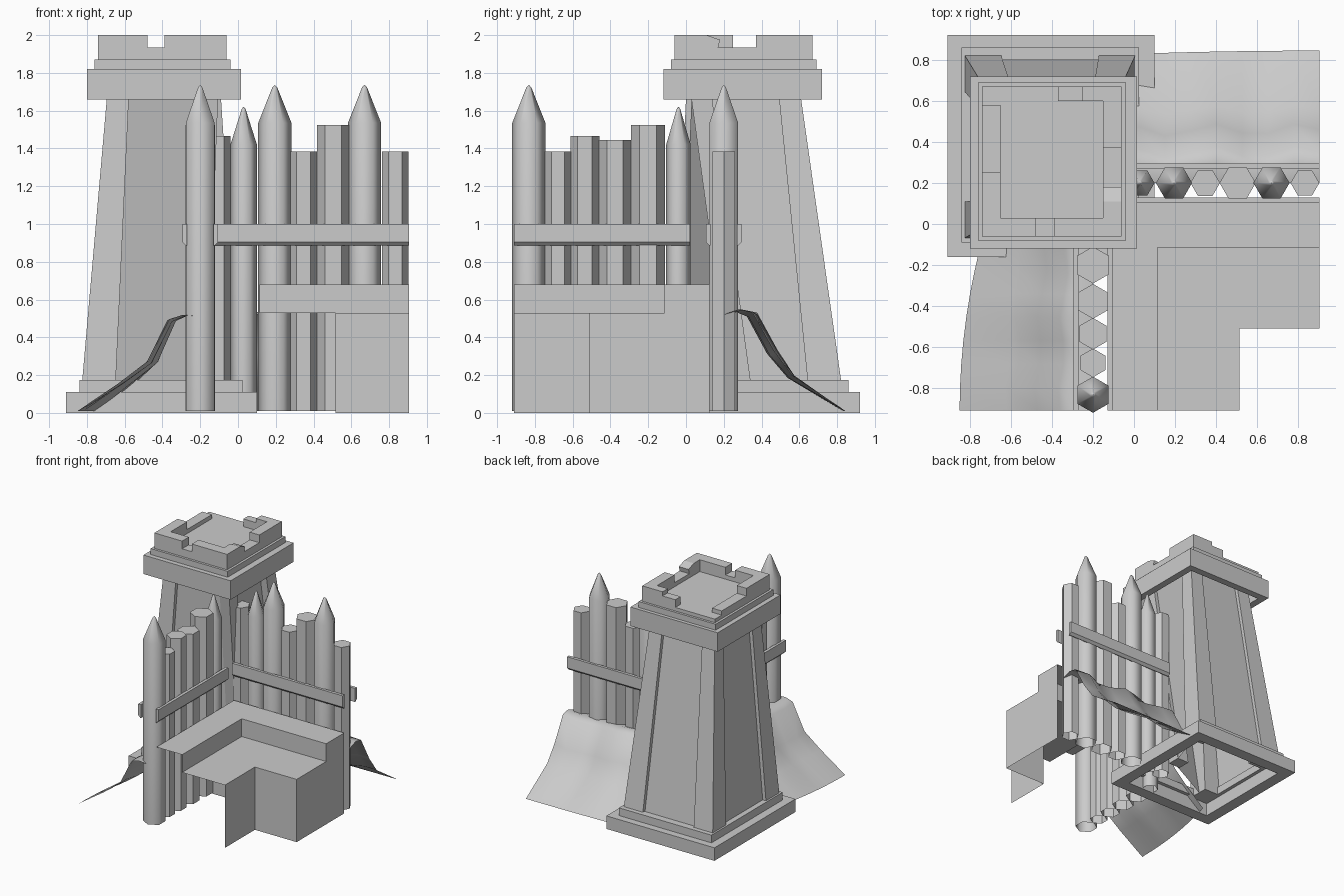
import bpy, bmesh, math

cube = bpy.data.objects.get("Cube")
if cube:
    bpy.data.objects.remove(cube, do_unlink=True)

grey = bpy.data.materials.new("plain_grey")
grey.use_nodes = True
grey.diffuse_color = (0.6, 0.6, 0.6, 1)
grey.node_tree.nodes["Principled BSDF"].inputs["Base Color"].default_value = (0.6, 0.6, 0.6, 1)


def build(name, verts, faces, smooth=None, recalc=True):
    mesh = bpy.data.meshes.new(name)
    mesh.from_pydata(verts, [], faces)
    if recalc:
        bm = bmesh.new()
        bm.from_mesh(mesh)
        bmesh.ops.recalc_face_normals(bm, faces=bm.faces)
        bm.to_mesh(mesh)
        bm.free()
    mesh.materials.append(grey)
    obj = bpy.data.objects.new(name, mesh)
    bpy.context.collection.objects.link(obj)
    if smooth:
        bpy.ops.object.select_all(action='DESELECT')
        obj.select_set(True)
        bpy.context.view_layer.objects.active = obj
        bpy.ops.object.shade_smooth_by_angle(angle=math.radians(smooth))
    return obj


def rect(x0, x1, y0, y1, z):
    return [(x0, y0, z), (x1, y0, z), (x1, y1, z), (x0, y1, z)]


def loft(name, rings, bottom=True, top=True, smooth=None):
    """Skin rings of equal length, with optional end caps."""
    n = len(rings[0])
    faces = []
    for k in range(len(rings) - 1):
        for i in range(n):
            j = (i + 1) % n
            faces.append((k * n + i, k * n + j, k * n + n + j, k * n + n + i))
    if bottom:
        faces.append(tuple(range(n)))
    if top:
        faces.append(tuple(range((len(rings) - 1) * n, len(rings) * n)))
    return build(name, [v for r in rings for v in r], faces, smooth)


def box(name, x0, x1, y0, y1, z0, z1):
    return loft(name, [rect(x0, x1, y0, y1, z0), rect(x0, x1, y0, y1, z1)])


def frame(name, x0, x1, y0, y1, z0, z1, w):
    """Hollow rectangular ring."""
    out, inn = (x0, x1, y0, y1), (x0 + w, x1 - w, y0 + w, y1 - w)
    rings = [rect(*out, z0), rect(*out, z1), rect(*inn, z1), rect(*inn, z0), rect(*out, z0)]
    return loft(name, rings, False, False)


# Tower plinth
frame("tower_base", -0.91, 0.10, -0.16, 0.92, 0, 0.11, 0.1)
frame("tower_plinth", -0.84, 0.025, -0.09, 0.86, 0.11, 0.175, 0.06)

# Tapered tower: the corner inside the palisade leans inwards, the others flare out
low, high = (-0.83, 0.01, -0.07, 0.83), (-0.681, -0.10, 0.007, 0.587)
lean_x, lean_y = -0.165, 0.24
Z0, Z1 = 0.11, 1.82


def corner(r, sx, sy, w):
    xa, xb = (r[0], r[0] + w) if sx < 0 else (r[1] - w, r[1])
    ya, yb = (r[2], r[2] + w) if sy < 0 else (r[3] - w, r[3])
    return xa, xb, ya, yb


for name, sx, sy in (("front_right", -1, -1), ("back_right", -1, 1), ("back_left", 1, 1)):
    loft(name + "_pier", [rect(*corner(low, sx, sy, 0.18), Z0), rect(*corner(high, sx, sy, 0.11), Z1)])
loft("front_left_pier", [rect(lean_x - 0.11, lean_x, lean_y, lean_y + 0.11, Z0),
                         rect(*corner(high, 1, -1, 0.11), Z1)])


def inset(r, d):
    return r[0] + d, r[1] - d, r[2] + d, r[3] - d


foot = rect(*inset(low, 0.03), Z0)
foot[1] = (lean_x - 0.03, lean_y + 0.03, Z0)
loft("tower_walls", [foot, rect(*inset(high, 0.03), Z1)], bottom=False)

# Hollow tower cap and floor
frame("tower_cap", -0.80, 0.015, -0.12, 0.72, 1.66, 1.82, 0.06)
box("cap_step", -0.76, -0.04, -0.08, 0.69, 1.80, 1.87)
px0, px1, py0, py1, floor, ledge, top = -0.74, -0.06, -0.06, 0.67, 1.90, 1.935, 2.0
box("tower_floor", px0, px1, py0, py1, 1.87, floor)

# Broken parapet: low walls with raised blocks
w = 0.09
box("parapet_front", px0, px1, py0, py0 + w, floor, ledge)
box("parapet_right", px0, px0 + w, py0 + w, 0.58, floor, ledge)
box("parapet_left", px1 - w, px1, py0 + w, py1, floor, ledge)
box("parapet_back", -0.37, px1 - w, 0.60, py1, floor, ledge)
box("front_right_block", px0, -0.48, py0, py0 + w, ledge, top)
box("front_left_block", -0.39, px1, py0, py0 + w, ledge, top)
box("right_front_block", px0, px0 + w, py0 + w, 0.25, ledge, top)
box("left_back_block", px1 - w, px1, 0.37, py1, ledge, top)
box("back_left_block", -0.25, px1 - w, 0.60, py1, ledge, top)
box("back_rubble", -0.37, -0.25, 0.60, py1, ledge, 1.965)
chip = [(py0 + w, ledge), (0.17, ledge), (0.18, 1.975), (0.11, top), (py0 + w, top)]
loft("left_chipped_block", [[(x, y, z) for y, z in chip] for x in (px1 - w, px1)])


# Palisade posts: hexagonal, corners pointing along the row, open underneath
def post(name, x, y, r, height, pointed, turn):
    def ring(rad, z):
        return [(x + rad * math.cos(turn + i * math.pi / 3),
                 y + rad * math.sin(turn + i * math.pi / 3), z) for i in range(6)]
    rings = [ring(r, 0.01)]
    if pointed:
        rings += [ring(r, height - 0.2), ring(r * 0.15, height - 0.012), ring(r * 0.02, height)]
    else:
        rings.append(ring(r, height))
    loft(name, rings, bottom=False, smooth=65 if pointed else None)


back_row = [(-0.11, 0.07, 1.465, 0), (0.03, 0.07, 1.62, 1), (0.195, 0.088, 1.735, 1),
            (0.347, 0.072, 1.385, 0), (0.505, 0.088, 1.525, 0), (0.67, 0.088, 1.735, 1),
            (0.833, 0.07, 1.385, 0)]
side_row = [(-0.832, 0.088, 1.735, 1), (-0.677, 0.07, 1.385, 0), (-0.535, 0.077, 1.465, 0),
            (-0.377, 0.085, 1.445, 0), (-0.2, 0.09, 1.525, 0), (-0.04, 0.065, 1.62, 1)]
for i, (p, r, h, tip) in enumerate(back_row):
    post("back_post_%d" % i, p, 0.2, r, h, tip, 0)
for i, (p, r, h, tip) in enumerate(side_row):
    post("side_post_%d" % i, -0.2, p, r, h, tip, math.pi / 2)

# Rails with a bevelled lower edge, on both sides of each row
prof = [(0.07, 0.885), (0.075, 0.885), (0.095, 0.905), (0.095, 1.0), (0.07, 1.0)]
for side, tag in ((-1, "inner"), (1, "outer")):
    loft("back_rail_" + tag, [[(x, 0.2 + side * d, z) for d, z in prof] for x in (-0.13, 0.905)])
    loft("side_rail_" + tag, [[(-0.2 - side * d, y, z) for d, z in prof] for y in (-0.91, 0.02)])

# Stepped walkway: open shell of treads and risers in the corner
L, R, F, B = -0.125, 0.905, -0.91, 0.125
sx, sy, cx, cy, hi, lo = 0.115, -0.115, 0.515, -0.51, 0.68, 0.53


def tread(name, outline, z):
    build(name, [(x, y, z) for x, y in outline], [tuple(range(len(outline)))], recalc=False)


def wall(name, a, b, z0, z1):
    build(name, [(*a, z0), (*b, z0), (*b, z1), (*a, z1)], [(0, 1, 2, 3)], recalc=False)


tread("upper_walkway", [(L, F), (sx, F), (sx, sy), (R, sy), (R, B), (L, B)], hi)
tread("lower_walkway", [(sx, F), (cx, F), (cx, cy), (R, cy), (R, sy), (sx, sy)], lo)
wall("side_riser", (sx, F), (sx, sy), lo, hi)
wall("back_riser", (sx, sy), (R, sy), lo, hi)
wall("walkway_side_wall", (cx, F), (cx, cy), 0, lo)
wall("walkway_front_wall", (cx, cy), (R, cy), 0, lo)
wall("walkway_end_wall", (R, cy), (R, B), 0, lo)
wall("walkway_end_top", (R, sy), (R, B), lo, hi)

# Earth banks behind the palisades: slope profile (distance, height) swept with a slight wobble
side_slope = [(0.0, 0.51), (0.09, 0.515), (0.16, 0.49), (0.27, 0.27), (0.42, 0.16), (0.65, 0.01)]
back_slope = [(0.0, 0.52), (0.08, 0.54), (0.15, 0.52), (0.26, 0.32), (0.36, 0.19), (0.645, 0.01)]


def bank(name, slope, start, end, narrow, wobble, place):
    n, m = 9, len(slope)
    verts = []
    for i in range(n):
        s = i / (n - 1)
        for k, (d, z) in enumerate(slope):
            amount = wobble * math.sin(math.pi * k / (m - 1))
            d *= 1 - narrow * s * s
            verts.append(place(start + (end - start) * s, d + amount * math.sin(i * 1.9),
                               z + amount * math.cos(i * 1.4) / 2))
    faces = [(i * m + k, i * m + k + 1, i * m + m + k + 1, i * m + m + k)
             for i in range(n - 1) for k in range(m - 1)]
    obj = build(name, verts, faces, smooth=60)
    if obj.data.polygons[0].normal.z < 0:
        obj.data.flip_normals()


bank("back_bank", back_slope, 0.905, -0.1, 0.03, 0.03, lambda t, d, z: (t, 0.2 + d, z))
bank("side_bank", side_slope, -0.91, 0.0, 0.2, 0.015, lambda t, d, z: (-0.2 - d, t, z))
